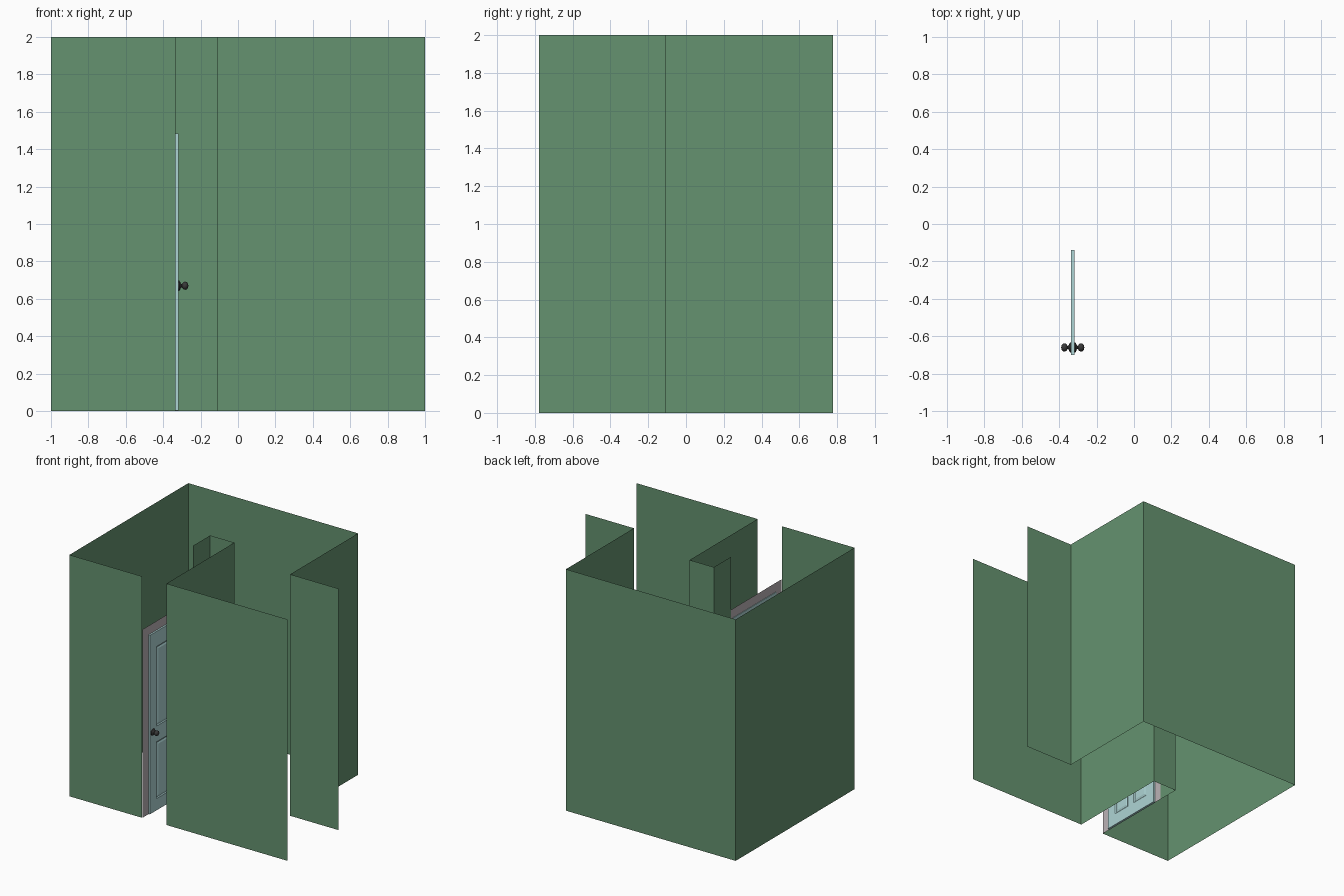
import bpy, bmesh, math
from mathutils import Matrix

if "Cube" in bpy.data.objects:
    bpy.data.objects.remove(bpy.data.objects["Cube"])


def material(name, rgb):
    m = bpy.data.materials.new(name)
    m.diffuse_color = (*rgb, 1)
    m.use_nodes = True
    m.node_tree.nodes["Principled BSDF"].inputs["Base Color"].default_value = m.diffuse_color
    return m


GREEN = material("wall_green", (0.13, 0.29, 0.16))
BLUE = material("door_blue", (0.42, 0.66, 0.66))
TRIM = material("trim_grey", (0.50, 0.45, 0.47))
DARK = material("knob_dark", (0.04, 0.04, 0.04))


def finish(bm, name, mat):
    me = bpy.data.meshes.new(name)
    bm.to_mesh(me)
    bm.free()
    ob = bpy.data.objects.new(name, me)
    bpy.context.collection.objects.link(ob)
    me.materials.append(mat)
    return ob


def wall(name, plan, height=2.0):
    """Thin sheet wall raised from a floor-plan polyline."""
    bm = bmesh.new()
    cols = [(bm.verts.new((x, y, 0)), bm.verts.new((x, y, height))) for x, y in plan]
    for a, b in zip(cols, cols[1:]):
        bm.faces.new((a[0], b[0], b[1], a[1]))
    return finish(bm, name, GREEN)


DX = -0.333            # plane of the doorway
C, D, E = 1 / 9, 7 / 9, 5 / 9

# Walls: outer run and inner run, open at the corridor end and at the doorway
wall("outer_wall", [(1, -C), (E, -C), (E, D), (-1, D), (-1, -D), (DX, -D)])
wall("inner_wall", [(DX, -C), (DX, C), (-C, C), (-C, -D), (1, -D)])

# Door frame: flat trim around the opening
bm = bmesh.new()
outer = [(-0.775, 0), (-0.775, 1.56), (-0.07, 1.56), (-0.07, 0)]
inner = [(-0.70, 0), (-0.70, 1.485), (-0.14, 1.485), (-0.14, 0)]
vo = [bm.verts.new((DX + 0.001, y, z)) for y, z in outer]
vi = [bm.verts.new((DX + 0.001, y, z)) for y, z in inner]
for i in range(3):
    bm.faces.new((vo[i], vi[i], vi[i + 1], vo[i + 1]))
finish(bm, "door_frame", TRIM)

# Door: slab with four moulded panels on each side
ys = [-0.70, -0.61, -0.455, -0.385, -0.23, -0.14]
zs = [0.003, 0.10, 0.57, 0.70, 1.36, 1.485]
X0, X1 = -0.337, -0.318
bm = bmesh.new()
grid = [[bm.verts.new((X0, y, z)) for z in zs] for y in ys]
for i in range(5):
    for j in range(5):
        bm.faces.new((grid[i][j], grid[i][j + 1], grid[i + 1][j + 1], grid[i + 1][j]))
ext = bmesh.ops.extrude_face_region(bm, geom=bm.faces[:], use_keep_orig=True)
moved = [g for g in ext["geom"] if isinstance(g, bmesh.types.BMVert)]
bmesh.ops.translate(bm, vec=(X1 - X0, 0, 0), verts=moved)
bmesh.ops.recalc_face_normals(bm, faces=bm.faces[:])


def is_panel(f):
    c = f.calc_center_median()
    in_y = any(ys[i] < c.y < ys[i + 1] for i in (1, 3))
    in_z = any(zs[j] < c.z < zs[j + 1] for j in (1, 3))
    return abs(f.normal.x) > 0.9 and in_y and in_z


panels = [f for f in bm.faces if is_panel(f)]
for thick, depth in ((0.012, -0.006), (0.010, 0.0), (0.014, 0.004)):
    bmesh.ops.inset_individual(bm, faces=panels, thickness=thick, depth=depth)
finish(bm, "door", BLUE)

# Knobs: turned profile (distance from door, radius), one per side
profile = [(0, 0.027), (0.004, 0.027), (0.008, 0.022), (0.012, 0.012), (0.016, 0.008),
           (0.019, 0.009), (0.022, 0.015), (0.028, 0.020), (0.035, 0.022),
           (0.043, 0.020), (0.049, 0.014), (0.053, 0.0)]
for name, x, s in (("knob_room_side", X1, 1), ("knob_closet_side", X0, -1)):
    bm = bmesh.new()
    vs = [bm.verts.new((d, 0, r)) for d, r in profile]
    es = [bm.edges.new(p) for p in zip(vs, vs[1:])]
    bmesh.ops.spin(bm, geom=vs + es, cent=(0, 0, 0), axis=(1, 0, 0),
                   angle=2 * math.pi, steps=20)
    bmesh.ops.remove_doubles(bm, verts=bm.verts[:], dist=1e-5)
    bmesh.ops.transform(bm, verts=bm.verts[:],
                        matrix=Matrix.Translation((x, -0.66, 0.67)) @ Matrix.Diagonal((s, 1, 1, 1)))
    bmesh.ops.recalc_face_normals(bm, faces=bm.faces[:])
    ob = finish(bm, name, DARK)
    bpy.ops.object.select_all(action='DESELECT')
    ob.select_set(True)
    bpy.context.view_layer.objects.active = ob
    bpy.ops.object.shade_smooth_by_angle(angle=math.radians(40))
